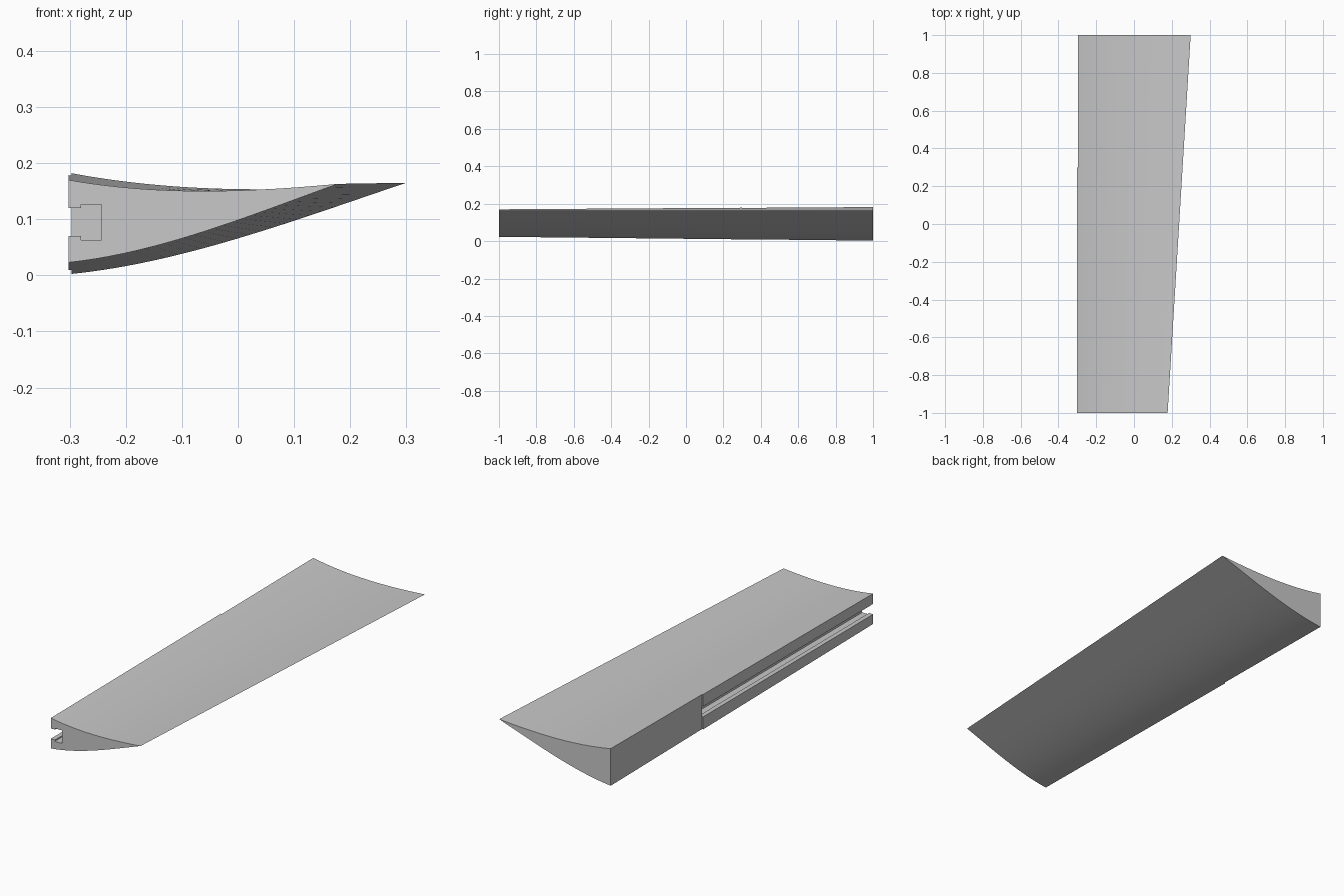
import bpy
import bmesh

cube = bpy.data.objects.get("Cube")
if cube:
    bpy.data.objects.remove(cube, do_unlink=True)

SEGMENTS = 28
LEFT = -0.302

grey = bpy.data.materials.new("light_grey")
grey.use_nodes = True
colour = (0.58, 0.58, 0.58, 1)
grey.diffuse_color = colour
grey.node_tree.nodes["Principled BSDF"].inputs["Base Color"].default_value = colour


def blade_section(tip_x, tip_z, top_z, bottom_z):
    """Closed outline: concave top from root to tip, curved underside back."""
    chord = tip_x - LEFT
    top, bottom = [], []
    for i in range(SEGMENTS + 1):
        t = i / SEGMENTS
        x = LEFT + chord * t
        hollow = 0.135 * t * (1 - t) * (1.2 - 0.4 * t) * chord
        top.append((x, top_z + (tip_z - top_z) * t - hollow))
        rise = t - (0.64 - 0.4 * t) * t * (1 - t)
        bottom.append((x, bottom_z + (tip_z - bottom_z) * rise))
    return top + bottom[-2::-1]


def loft(name, front, back, y0, y1):
    """Solid between two matching outlines in the x-z plane."""
    bm = bmesh.new()
    a = [bm.verts.new((x, y0, z)) for x, z in front]
    b = [bm.verts.new((x, y1, z)) for x, z in back]
    n = len(a)
    for i in range(n):
        j = (i + 1) % n
        bm.faces.new((a[i], a[j], b[j], b[i]))
    bm.faces.new(a)
    bm.faces.new(b)
    bmesh.ops.recalc_face_normals(bm, faces=bm.faces)
    mesh = bpy.data.meshes.new(name)
    bm.to_mesh(mesh)
    bm.free()
    mesh.materials.append(grey)
    obj = bpy.data.objects.new(name, mesh)
    bpy.context.collection.objects.link(obj)
    return obj


# Tapered blade
blade = loft("tapered_blade",
             blade_section(0.178, 0.163, 0.170, 0.023),
             blade_section(0.300, 0.165, 0.183, 0.002), -1, 1)

# T-shaped mounting slot and the shallow step behind it
slot = [(-0.35, 0.07), (-0.28, 0.07), (-0.28, 0.063), (-0.243, 0.063),
        (-0.243, 0.126), (-0.28, 0.126), (-0.28, 0.12), (-0.35, 0.12)]
step = [(-0.35, -0.1), (-0.297, -0.1), (-0.297, 0.3), (-0.35, 0.3)]
cutters = [loft("slot_cutter", slot, slot, -1.1, 0.3),
           loft("step_cutter", step, step, 0.3, 1.1)]

bpy.ops.object.select_all(action="DESELECT")
blade.select_set(True)
bpy.context.view_layer.objects.active = blade
for cutter in cutters:
    cut = blade.modifiers.new(cutter.name, "BOOLEAN")
    cut.operation = "DIFFERENCE"
    cut.solver = "EXACT"
    cut.object = cutter
    bpy.ops.object.modifier_apply(modifier=cut.name)
for cutter in cutters:
    bpy.data.objects.remove(cutter, do_unlink=True)

# Smooth curved skins, crisp edges
bpy.ops.object.shade_smooth_by_angle(angle=0.35)
